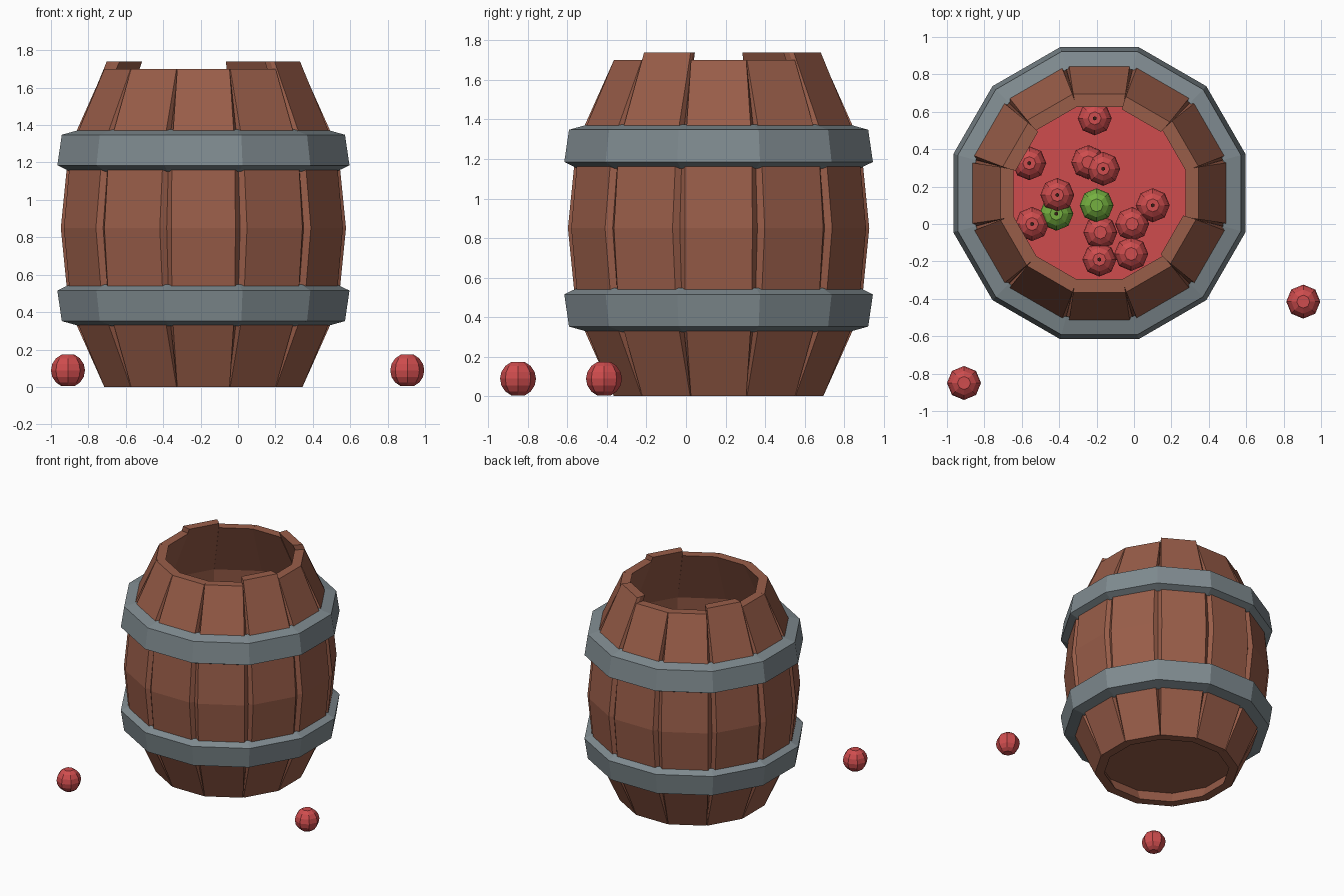
import bpy, bmesh, math
from mathutils import Matrix, Vector

if "Cube" in bpy.data.objects:
    bpy.data.objects.remove(bpy.data.objects["Cube"])

CX, CY = -0.185, 0.165          # barrel axis
N = 12                          # staves around the barrel
T = math.tan(math.pi / N)


def material(name, srgb):
    m = bpy.data.materials.new(name)
    m.diffuse_color = [((c + 0.055) / 1.055) ** 2.4 for c in srgb] + [1]
    m.use_nodes = True
    m.node_tree.nodes["Principled BSDF"].inputs["Base Color"].default_value = m.diffuse_color
    return m


WOOD = material("brown wood", (0.60, 0.365, 0.285))
IRON = material("grey iron", (0.50, 0.545, 0.565))
RED = material("apple red", (0.81, 0.30, 0.305))
GREEN = material("apple green", (0.46, 0.69, 0.25))
STEM = material("dark stem", (0.22, 0.12, 0.09))


def finish(bm, name, mat, loc=(0, 0, 0)):
    bmesh.ops.recalc_face_normals(bm, faces=bm.faces)
    me = bpy.data.meshes.new(name)
    bm.to_mesh(me)
    bm.free()
    me.materials.append(mat)
    ob = bpy.data.objects.new(name, me)
    ob.location = loc
    bpy.context.collection.objects.link(ob)
    return ob


def bridge(bm, rings, closed):
    """Quads between rings of points; ends are capped or joined."""
    rings = [[bm.verts.new(p) for p in r] for r in rings]
    n = len(rings[0])
    pairs = list(zip(rings, rings[1:]))
    if closed:
        pairs.append((rings[-1], rings[0]))
    else:
        bm.faces.new(rings[0])
        bm.faces.new(rings[-1])
    for a, b in pairs:
        for i in range(n):
            j = (i + 1) % n
            bm.faces.new((a[i], a[j], b[j], b[i]))


# Staves: bulging planks with chamfered outer edges; three stand taller
def stave(k):
    ang = math.radians(30 * k)
    levels = [(0, 0.53, 0.140), (0.425, 0.72, 0.168), (0.85, 0.7625, 0.171),
              (1.275, 0.72, 0.168)]
    levels.append((1.74, 0.518, 0.136) if k in (2, 5, 11) else (1.70, 0.53, 0.140))
    rot = Matrix.Rotation(ang, 3, 'Z')
    rings = []
    for z, r, hw in levels:
        ri, rm = r - 0.07, r - 0.03
        full = r * T if hw < 0.15 else rm * T
        half = [(ri, ri * T), (rm, rm * T), (r, hw)]
        pts = half + [(x, -y) for x, y in reversed(half)]
        rings.append([rot @ Vector((x, y, z)) for x, y in pts])
    bm = bmesh.new()
    bridge(bm, rings, False)
    finish(bm, f"stave_{k + 1}", WOOD, (CX, CY, 0))


for k in range(N):
    stave(k)


# Hoops: tilted twelve-sided bands, mirrored about the barrel's middle
def hoop(name, flip):
    profile = [(0.66, 1.375), (0.757, 1.348), (0.781, 1.185), (0.715, 1.153)]
    rings = []
    for i in range(N):
        a = math.pi / N * (2 * i + 1)
        rings.append([(r / math.cos(math.pi / N) * math.cos(a),
                       r / math.cos(math.pi / N) * math.sin(a),
                       1.70 - z if flip else z) for r, z in profile])
    bm = bmesh.new()
    bridge(bm, rings, True)
    finish(bm, name, IRON, (CX, CY, 0))


hoop("upper_hoop", False)
hoop("lower_hoop", True)


# Barrel bottom and the red filling under the apples
def disc(name, apothem, z, h, mat):
    bm = bmesh.new()
    r = apothem / math.cos(math.pi / N)
    bmesh.ops.create_cone(bm, cap_ends=True, segments=N, radius1=r, radius2=r, depth=h,
                          matrix=Matrix.Rotation(math.pi / N, 4, 'Z'))
    finish(bm, name, mat, (CX, CY, z))


disc("barrel_bottom", 0.53, 0.115, 0.03, WOOD)
disc("apple_filling", 0.69, 0.99, 0.02, RED)


# Apples: eight-sided low-poly balls, some with a short stem
def apple(name, x, y, z, mat, stem):
    bm = bmesh.new()
    bmesh.ops.create_uvsphere(bm, u_segments=8, v_segments=8, radius=0.091)
    for v in bm.verts:
        if abs(v.co.x) + abs(v.co.y) < 1e-4:
            v.co.z *= 0.92          # flattened poles
    finish(bm, name, mat, (x, y, z))
    if stem:
        bm = bmesh.new()
        bmesh.ops.create_cone(bm, cap_ends=True, segments=6, radius1=0.008,
                              radius2=0.011, depth=0.03)
        finish(bm, name + "_stem", STEM, (x, y, z + 0.085))


pile = [(-0.21, 0.565, 1.04, RED, 1), (-0.56, 0.325, 1.04, RED, 1),
        (-0.245, 0.33, 1.03, RED, 0), (-0.165, 0.295, 1.07, RED, 1),
        (-0.41, 0.155, 1.10, RED, 1), (-0.415, 0.055, 1.04, GREEN, 1),
        (-0.20, 0.10, 1.09, GREEN, 0), (-0.545, 0.0, 1.05, RED, 1),
        (0.10, 0.10, 1.04, RED, 1), (-0.18, -0.045, 1.04, RED, 0),
        (-0.01, 0.0, 1.04, RED, 0), (-0.015, -0.16, 1.05, RED, 0),
        (-0.185, -0.19, 1.04, RED, 1)]
for i, args in enumerate(pile):
    apple(f"apple_in_barrel_{i + 1}", *args)

apple("fallen_apple_left", -0.909, -0.85, 0.088, RED, 0)
apple("fallen_apple_right", 0.905, -0.415, 0.088, RED, 0)
